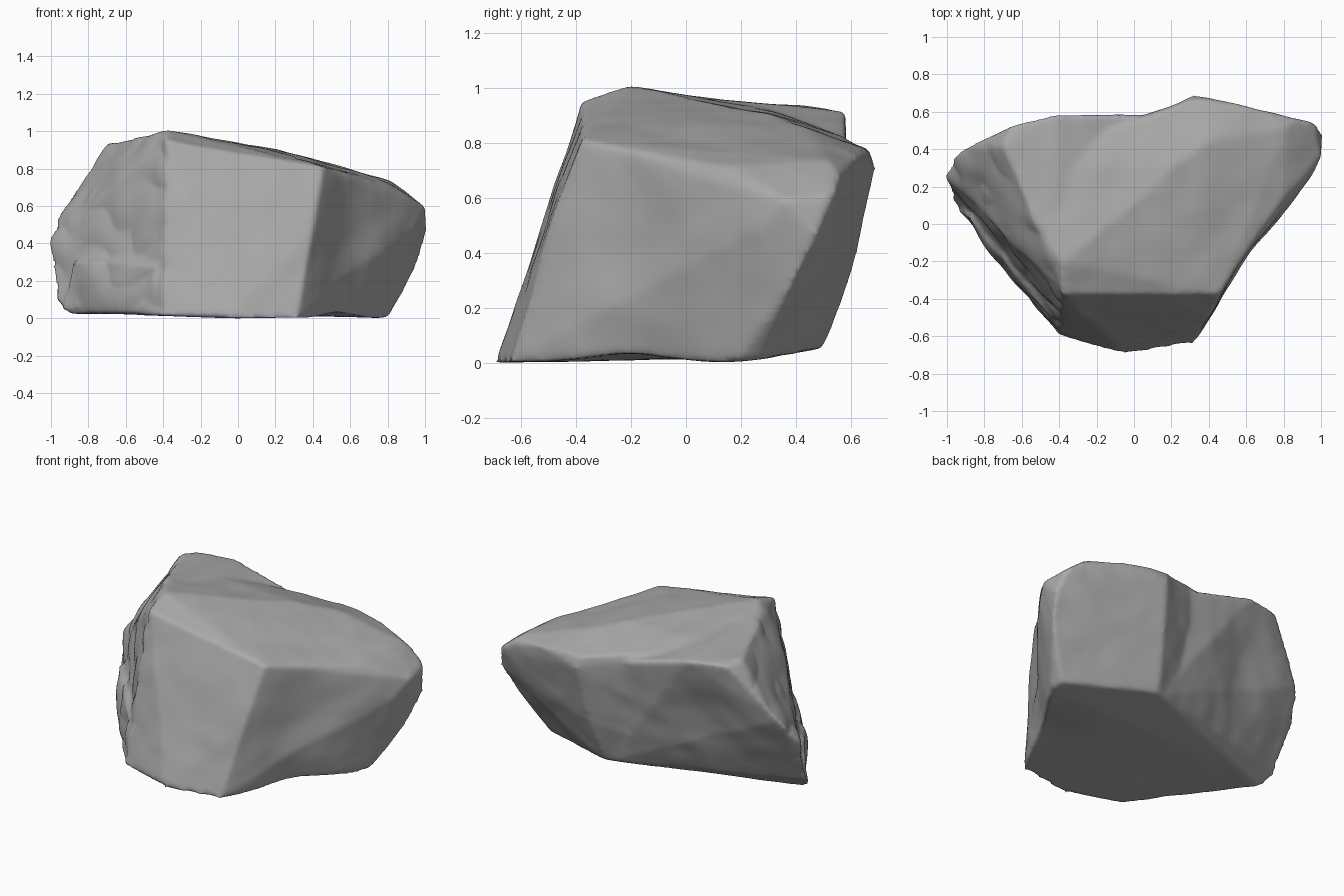
import bpy, bmesh, math
from mathutils import Vector, noise

cube = bpy.data.objects.get("Cube")
if cube:
    bpy.data.objects.remove(cube)

stone = bpy.data.materials.new("stone grey")
stone.use_nodes = True
stone.diffuse_color = (0.4, 0.4, 0.4, 1)
stone.node_tree.nodes["Principled BSDF"].inputs["Base Color"].default_value = (0.4, 0.4, 0.4, 1)


def add_hull(bm, points):
    """Add one convex chunk of rock."""
    verts = [bm.verts.new(p) for p in points]
    out = bmesh.ops.convex_hull(bm, input=verts)
    spare = [v for v in out["geom_interior"] if isinstance(v, bmesh.types.BMVert)]
    bmesh.ops.delete(bm, geom=spare, context="VERTS")


def dab(bm, centre, radius, push):
    """Push the surface softly around one spot."""
    for v in bm.verts:
        reach = (v.co - Vector(centre)).length / radius
        v.co += Vector(push) * math.exp(-2 * reach * reach)


# Main wedge: front, right side, back corner and the ridge across the top
main_block = [
    (-.4, -.6, .01), (-.05, -.69, 0), (.32, -.64, 0), (.8, .19, 0), (.79, .28, .01),
    (.23, .5, .05), (-.86, .1, .03), (.28, .61, .33),
    (.4, -.51, .45), (.97, .4, .3), (1.01, .48, .46), (.97, .54, .61),
    (.79, .09, .42), (.94, .25, .48), (1, .36, .59),
    (-.38, -.38, .95), (.46, -.38, .81), (.8, .14, .71), (-.38, -.2, 1.005),
    (.32, .69, .71), (.3, .67, .78), (.62, .63, .75), (.82, .52, .735), (.88, .56, .68),
    (0, .1, .945), (.2, .3, .905), (.42, .45, .845), (-.5, .02, .97), (-.6, .3, .925),
]
# Left slab: the taller rear shoulder, its back wall and ragged outer edge
left_slab = [
    (-.4, -.6, .02), (-.38, -.36, .94), (-.4, -.2, .99), (-.54, .02, .965), (-.7, .42, .93),
    (-.66, .52, .915), (-.42, .59, .91), (-.15, .58, .83), (.15, .575, .75), (.2, .49, .06),
    (-.82, .41, .71), (-.94, .39, .58), (-1.01, .26, .4), (-.97, .14, .1), (-.91, .06, .02),
]
# Low ledge at the foot of the left side
foot_ledge = [
    (-.45, -.53, .04), (-.44, -.51, .28), (-.6, -.31, .31), (-.63, -.32, .17),
    (-.9, .04, .31), (-.94, .07, .05), (-.62, -.33, .03), (-.5, 0, .1), (-.5, 0, .3),
]

bm = bmesh.new()
for chunk in (main_block, left_slab, foot_ledge):
    add_hull(bm, chunk)
bmesh.ops.recalc_face_normals(bm, faces=bm.faces)
mesh = bpy.data.meshes.new("rock")
bm.to_mesh(mesh)
bm.free()
rock = bpy.data.objects.new("rock", mesh)
bpy.context.collection.objects.link(rock)

# Fuse the chunks and wear the edges
fuse = rock.modifiers.new("fuse", "REMESH")
fuse.mode = "VOXEL"
fuse.voxel_size = 0.016
wear = rock.modifiers.new("wear", "SMOOTH")
wear.factor = 0.5
wear.iterations = 6
graph = bpy.context.evaluated_depsgraph_get()
worn = bpy.data.meshes.new_from_object(rock.evaluated_get(graph))
rock.modifiers.clear()
rock.data = worn

# Hollows: right side, raised right foot, back wall
bm = bmesh.new()
bm.from_mesh(worn)
dab(bm, (.58, -.2, .45), .35, (-.04, .022, 0))
dab(bm, (.52, -.2, 0), .3, (-.02, .01, .03))
dab(bm, (-.45, .42, .5), .28, (.01, -.035, 0))

# Weathered relief: broad dents, fine chips, stronger breakage on the left side
bm.normal_update()
moves = []
for v in bm.verts:
    p, n = v.co, v.normal
    dent = noise.noise(p * 2.6 + Vector((3, 1, 7))) * 0.01
    chip = noise.noise(p * 7) * 0.005
    ragged = max(0, -n.x) * (1 if n.y < 0.3 else 0.3)
    crack = (abs(noise.noise(p * 4.5 + Vector((0, 5, 2)))) - 0.2) * 0.04 * ragged
    flat = 0.3 if n.z < -0.8 else 1
    moves.append(n * (dent + chip + crack) * flat)
for v, move in zip(bm.verts, moves):
    v.co += move

# Stand it on the ground
floor = min(v.co.z for v in bm.verts)
bmesh.ops.translate(bm, verts=bm.verts, vec=(0, 0, -floor))
for f in bm.faces:
    f.smooth = True
    f.material_index = 0
bm.to_mesh(worn)
bm.free()
worn.materials.clear()
worn.materials.append(stone)
